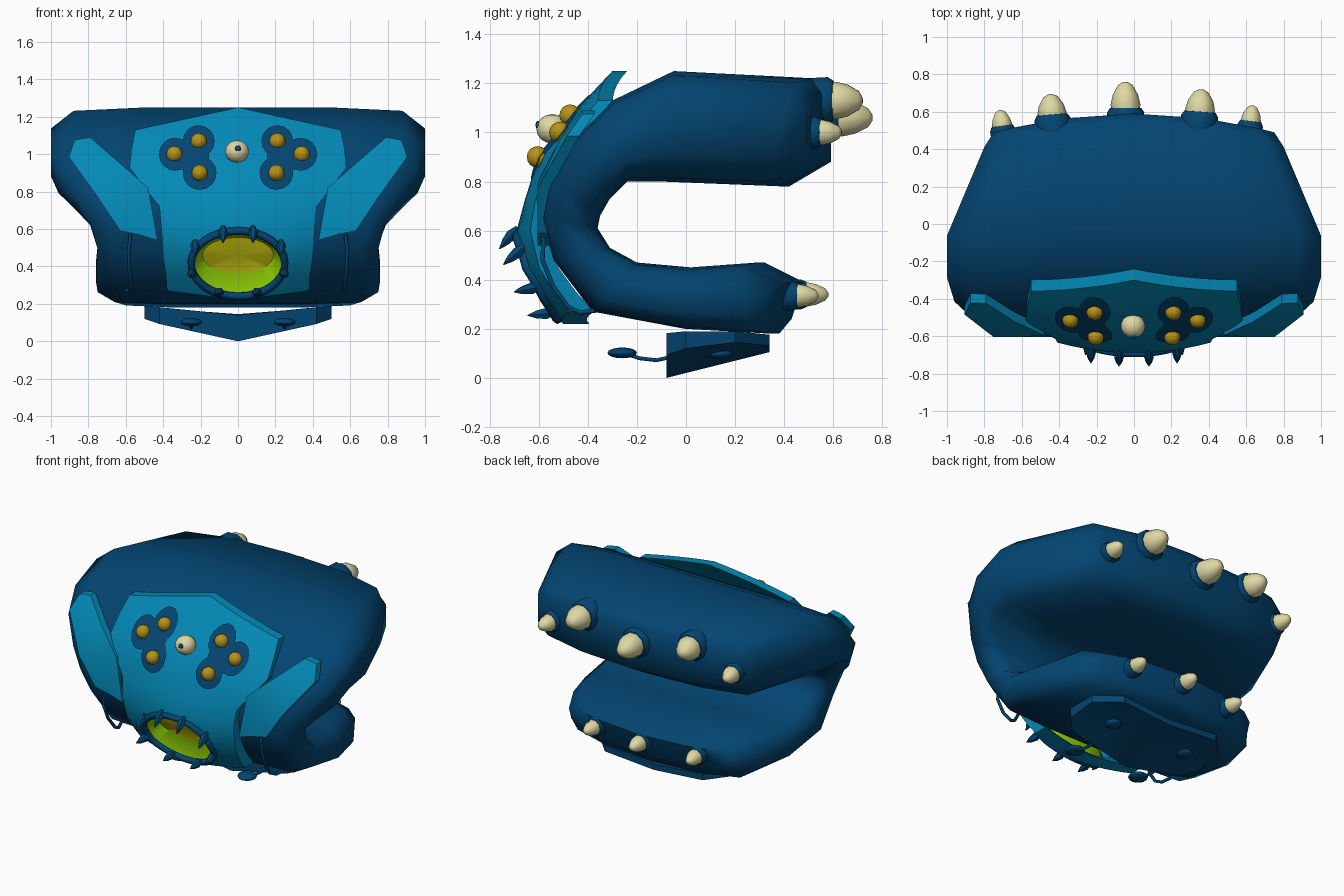
import bpy, bmesh, math
from mathutils import Vector

if "Cube" in bpy.data.objects:
    bpy.data.objects.remove(bpy.data.objects["Cube"])

def material(name, rgb):
    m = bpy.data.materials.new(name)
    m.diffuse_color = (*rgb, 1)
    m.use_nodes = True
    m.node_tree.nodes["Principled BSDF"].inputs["Base Color"].default_value = m.diffuse_color
    return m

BLUE = material("deep blue", (.001, .060, .168))
TEAL = material("teal", (.001, .250, .470))
GOLD = material("gold", (.47, .29, .010))
CREAM = material("cream", (.74, .69, .37))
GREEN = material("lime green", (.27, .60, .002))
OLIVE = material("olive yellow", (.48, .45, .004))

def make(name, verts, faces, mats, angle=35, fix=True):
    me = bpy.data.meshes.new(name)
    me.from_pydata([tuple(v) for v in verts], [], faces)
    for m in (mats if isinstance(mats, list) else [mats]):
        me.materials.append(m)
    if fix:
        bm = bmesh.new()
        bm.from_mesh(me)
        bmesh.ops.recalc_face_normals(bm, faces=bm.faces)
        bm.to_mesh(me)
        bm.free()
    for p in me.polygons:
        p.use_smooth = True
    me.set_sharp_from_angle(angle=math.radians(angle))
    ob = bpy.data.objects.new(name, me)
    bpy.context.collection.objects.link(ob)
    return ob

def slab(name, front, back, mat, angle=30):
    """Closed plate between two equal grids of points."""
    r, c = len(front), len(front[0])
    verts = [p for row in front for p in row] + [p for row in back for p in row]
    n, faces = r * c, []
    for i in range(r - 1):
        for j in range(c - 1):
            q = (i*c + j, i*c + j + 1, (i+1)*c + j + 1, (i+1)*c + j)
            faces += [q, tuple(k + n for k in reversed(q))]
    edge = [j for j in range(c)] + [i*c + c - 1 for i in range(1, r)]
    edge += [(r-1)*c + j for j in range(c-2, -1, -1)] + [i*c for i in range(r-2, 0, -1)]
    for a, b in zip(edge, edge[1:] + edge[:1]):
        faces.append((a, b, b + n, a + n))
    return make(name, verts, faces, mat, angle)

def lathe(name, profile, loc, direction, mat, n=10):
    rot = Vector(direction).to_track_quat('Z', 'Y')
    verts = [Vector(loc) + rot @ Vector((r*math.cos(math.tau*k/n), r*math.sin(math.tau*k/n), h))
             for r, h in profile for k in range(n)]
    faces = [(i*n + k, i*n + (k+1) % n, (i+1)*n + (k+1) % n, (i+1)*n + k)
             for i in range(len(profile) - 1) for k in range(n)]
    faces += [tuple(range(n)), tuple(range((len(profile)-1)*n, len(profile)*n))]
    return make(name, verts, faces, mat, 50)

def ball(name, loc, size, mat):
    bpy.ops.mesh.primitive_uv_sphere_add(segments=14, ring_count=8, radius=1, location=loc)
    ob = bpy.context.object
    ob.name, ob.scale = name, size
    ob.data.materials.append(mat)
    bpy.ops.object.shade_smooth()
    return ob

def tube(name, pts, r, mat, cyclic=False):
    cu = bpy.data.curves.new(name, 'CURVE')
    cu.dimensions, cu.bevel_depth, cu.bevel_resolution, cu.use_fill_caps = '3D', r, 1, True
    sp = cu.splines.new('POLY')
    sp.points.add(len(pts) - 1)
    for p, co in zip(sp.points, pts):
        p.co = (*co, 1)
    sp.use_cyclic_u = cyclic
    cu.materials.append(mat)
    ob = bpy.data.objects.new(name, cu)
    bpy.context.collection.objects.link(ob)

def interp(table, z):
    z = min(max(z, table[0][0]), table[-1][0])
    for (a, ya), (b, yb) in zip(table, table[1:]):
        if z <= b:
            return ya + (yb - ya) * (z - a) / (b - a)

# C-shaped body: outer y,z / inner y,z / half width / back bow
stations = [(.59, 1.16, .59, .88, .75, .10), (.53, 1.22, .42, .78, .80, .09),
            (-.05, 1.25, -.10, .80, 1.0, 0), (-.30, 1.13, -.24, .80, 1.0, 0),
            (-.45, .98, -.31, .73, .96, 0), (-.56, .80, -.35, .66, .86, 0),
            (-.59, .65, -.36, .61, .79, 0), (-.54, .48, -.31, .53, .75, 0),
            (-.38, .27, -.20, .47, .76, 0), (0, .20, .02, .45, .75, .02),
            (.38, .18, .32, .47, .68, .12), (.43, .24, .48, .39, .62, .12)]
half = [(-1, .5), (-.88, .92), (-.5, 1), (0, 1), (.5, 1), (.88, .92), (1, .5)]
section = half + [(u, -v) for u, v in reversed(half)]
verts, faces, n = [], [], len(section)
for yo, zo, yi, zi, w, bow in stations:
    for u, v in section:
        verts.append((u*w, (yo+yi)/2 + v*(yo-yi)/2 - bow*u*u, (zo+zi)/2 + v*(zo-zi)/2))
for i in range(len(stations) - 1):
    for k in range(n):
        faces.append((i*n + k, i*n + (k+1) % n, (i+1)*n + (k+1) % n, (i+1)*n + k))
for s in (0, (len(stations) - 1) * n):
    for k in range(6):
        faces.append((s + k, s + k + 1, s + n - 2 - k, s + n - 1 - k))
make("curled_body", verts, faces, BLUE, 75)

# face plate with a mouth hole
FACE = [(.22, -.50), (.33, -.60), (.45, -.67), (.60, -.69), (.75, -.65),
        (.90, -.60), (1.08, -.46), (1.25, -.30)]
BOW = [(.35, .5), (.5, .42), (.7, .25), (.9, .18)]
def face_y(x, z):
    return interp(FACE, z) + interp(BOW, z)*x*x

front = []
for zc, zs, hw in [(1.25, 1.13, .55), (1.08, 1.03, .57), (.93, .93, .58), (.82, .82, .50), (.72, .72, .42),
                   (.60, .60, .41), (.45, .45, .40), (.34, .35, .385), (.22, .27, .38)]:
    row = []
    for k in range(13):
        u = k/6 - 1
        z = zc + (zs - zc)*abs(u)
        row.append((u*hw, face_y(u*hw, z), z))
    front.append(row)
plate = slab("face_plate", front, [[(x, y + .06 + .12*max(0, .6 - z), z) for x, y, z in r]
                                   for r in front], TEAL)
bpy.ops.mesh.primitive_cylinder_add(vertices=32, radius=1, depth=1, location=(0, -.6, .42),
                                    rotation=(math.pi/2, 0, 0))
cutter = bpy.context.object
cutter.name, cutter.scale = "mouth_cutter", (.25, .175, .8)
cutter.hide_render = True
cutter.hide_set(True)
cut = plate.modifiers.new("mouth", 'BOOLEAN')
cut.operation, cut.object, cut.solver = 'DIFFERENCE', cutter, 'EXACT'

# mouth: green walls, olive back
THROAT = [(.27, -.43), (.48, -.55), (.65, -.60)]
N = 32
circle = [(math.cos(math.tau*k/N), math.sin(math.tau*k/N)) for k in range(N)]
rim = [(.245*c, face_y(.245*c, .42 + .17*s) + .01, .42 + .17*s) for c, s in circle]
deep = [(.19*c, interp(THROAT, .46 + .095*s) - .018, .46 + .095*s) for c, s in circle]
mid = (0, interp(THROAT, .46) - .02, .46)
mouth = make("mouth_lining", rim + deep + [mid],
             [(k, (k+1) % N, N + (k+1) % N, N + k) for k in range(N)] +
             [(N + k, N + (k+1) % N, 2*N) for k in range(N)], [GREEN, OLIVE], 45, fix=False)
for p in mouth.data.polygons:
    p.material_index = int(len(p.vertices) == 3)
tube("mouth_rim", [(.25*c, face_y(.25*c, .415 + .175*s) - .005, .415 + .175*s) for c, s in circle],
     .021, BLUE, True)
for side in (-1, 1):
    for x, z, d in [(.08, .605, (0, -.65, -.75)), (.23, .53, (0, -.75, -.65)),
                    (.24, .37, (.2, -1, -.2)), (.1, .265, (0, -1, -.1))]:
        lathe("mouth_thorn", [(.012, -.01), (.026, .03), (.018, .07), (.002, .105)],
              (side*x, face_y(x, z) - .005, z), (side*d[0], d[1], d[2]), BLUE, 6)

# eye spots, gold eyes and centre eye
for side in (-1, 1):
    for x, z, r in [(.335, 1.0, .088), (.21, 1.07, .085), (.205, .90, .09), (.245, .99, .09)]:
        pts = [(side*x, face_y(x, z) - .010, z)]
        for rr in (r/2, r):
            for c, s in circle[::2]:
                px, pz = side*x + rr*c, z + rr*s
                pts.append((px, face_y(px, pz) - .010, pz))
        m = N // 2
        make("eye_patch", pts, [(0, 1 + k, 1 + (k+1) % m) for k in range(m)] +
             [(1 + k, 1 + m + k, 1 + m + (k+1) % m, 1 + (k+1) % m) for k in range(m)], BLUE, fix=False)
    for x, z in [(.34, 1.0), (.21, 1.07), (.205, .90)]:
        ball("gold_eye", (side*x, face_y(x, z) - .012, z), (.044, .044, .044), GOLD)
ball("centre_eye", (-.005, -.545, 1.015), (.065, .065, .06), CREAM)
ball("pupil", (0, -.603, 1.03), (.017, .01, .017), BLUE)

# cheek plates, whiskers, feelers
CHEEK = [(.54, -.605), (.8, -.605), (.98, -.51), (1.09, -.425)]
for side in (-1, 1):
    rows = [[(side*x, interp(CHEEK, z) + .2*max(0, x - .8), z) for x, z in row] for row in
            [((.79, 1.09), (.83, 1.085), (.875, 1.075)), ((.64, .96), (.77, .97), (.905, .985)),
             ((.48, .82), (.62, .79), (.75, .77)), ((.43, .54), (.53, .57), (.63, .59))]]
    slab("cheek_plate", rows, [[(x, y + .05, z) for x, y, z in r] for r in rows], TEAL)
    tube("whisker", [(side*x, y, z) for x, y, z in
                     [(.575, -.58, .57), (.585, -.585, .48), (.58, -.54, .37), (.57, -.48, .29),
                      (.58, -.43, .265), (.60, -.37, .275)]], .01, BLUE)
    tube("feeler_stem", [(side*.25, y, z) for y, z in
                         [(-.04, .09), (-.12, .072), (-.19, .08), (-.25, .10)]], .009, BLUE)
    ball("feeler_tip", (side*.25, -.26, .102), (.06, .06, .022), BLUE)
    ball("base_stud", (side*.28, .14, .098), (.05, .05, .022), BLUE)

# folded base plate
under, over = [], []
for y, w in [(-.08, .42), (.0, .5), (.2, .5), (.34, .36)]:
    ru, ro = [], []
    for u in (-1, -.5, 0, .5, 1):
        x = u*w
        z = min(.22*abs(x) + .25*(y + .08)*(1 - .5*abs(u)), .15)
        ru.append((x, y, z))
        ro.append((x, y, max(z + .04, .14 + .1*abs(x))))
    under.append(ru)
    over.append(ro)
slab("base_plate", under, over, BLUE, 25)

# claws with collars along both back lips
claws = [(-.70, .49, 1.0, .055, .12), (-.435, .55, 1.13, .078, .145), (-.045, .585, 1.06, .08, .175),
         (.35, .565, 1.13, .08, .155), (.62, .515, 1.0, .055, .12),
         (-.38, .415, .335, .05, .12), (0, .455, .34, .052, .125), (.36, .42, .335, .05, .12)]
for x, y, z, r, h in claws:
    d = (x*.2, 1, 0)
    lathe("claw_collar", [(r*1.2, -.06), (r*1.25, .01), (r*1.05, .035), (r*.5, .04)],
          (x, y, z), d, BLUE)
    lathe("claw", [(r*.9, 0), (r, .3*h), (r*.85, .6*h), (r*.5, .9*h), (r*.15, h)],
          (x, y, z), d, CREAM)
